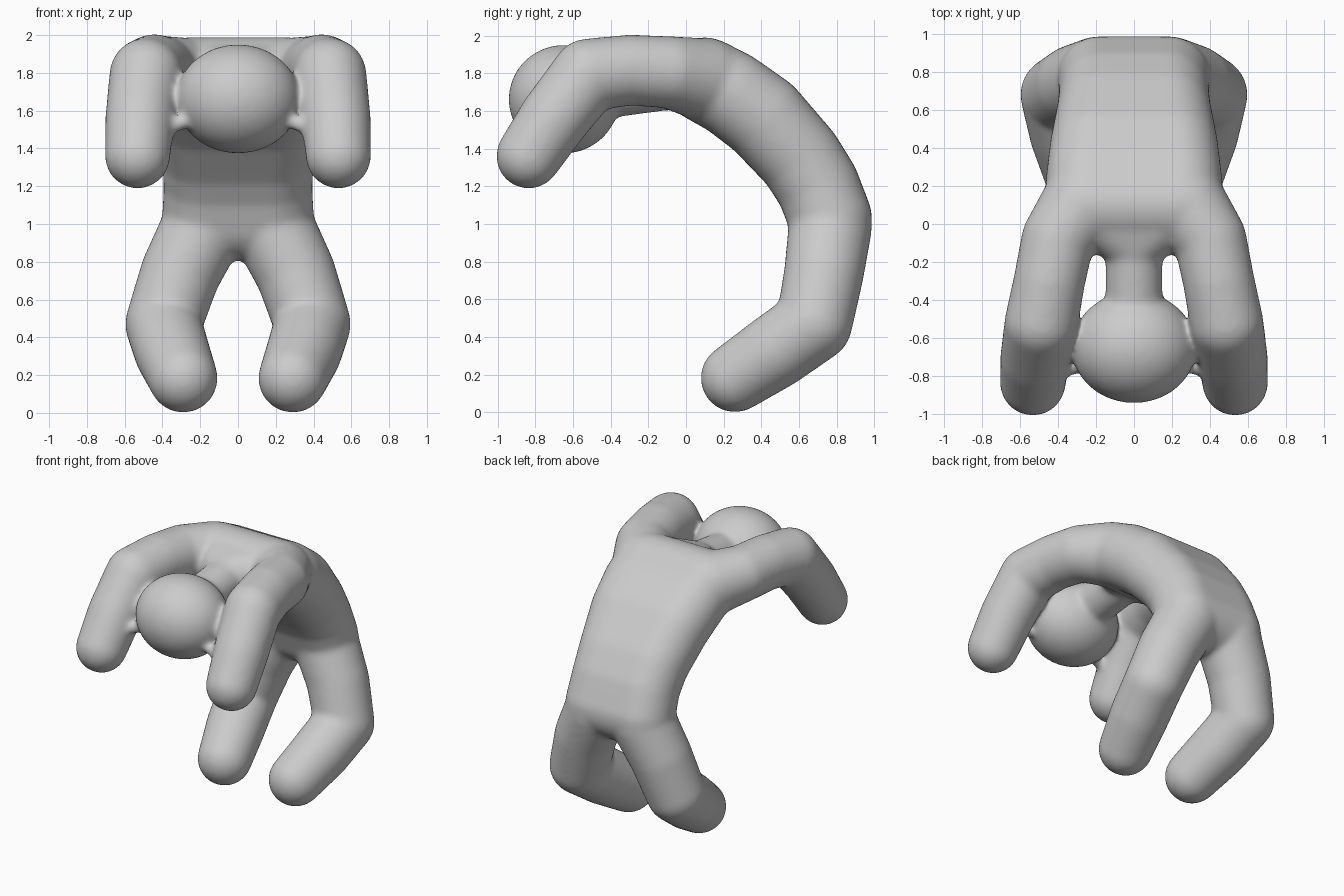
import bpy, bmesh
from mathutils import Vector

if "Cube" in bpy.data.objects:
    bpy.data.objects.remove(bpy.data.objects["Cube"])

# Template sphere directions
tmp = bmesh.new()
bmesh.ops.create_icosphere(tmp, subdivisions=4, radius=1)
DIRS = [v.co.copy() for v in tmp.verts]
tmp.free()

body = bmesh.new()


def add_to_body(b):
    me = bpy.data.meshes.new("part")
    b.to_mesh(me)
    b.free()
    body.from_mesh(me)
    bpy.data.meshes.remove(me)


def hull(balls):
    """Skin a group of (x, y, z, r) balls with one convex volume."""
    b = bmesh.new()
    for x, y, z, r in balls:
        for d in DIRS:
            b.verts.new(Vector((x, y, z)) + d * r)
    bmesh.ops.convex_hull(b, input=b.verts[:])
    bmesh.ops.delete(b, geom=[v for v in b.verts if not v.link_faces], context='VERTS')
    bmesh.ops.recalc_face_normals(b, faces=b.faces[:])
    add_to_body(b)


def mirrored(ball):
    x, y, z, r = ball
    return (-x, y, z, r)


# Limbs: chains of balls, mirrored left and right
leg = [(.185, .765, .98, .222), (.305, .732, .74, .212), (.395, .68, .47, .203),
       (.35, .475, .325, .2), (.29, .26, .183, .183)]
arm = [(.27, .1, 1.765, .22), (.40, -.08, 1.805, .192), (.445, -.3, 1.817, .188),
       (.487, -.52, 1.79, .194), (.518, -.7, 1.56, .185), (.532, -.835, 1.36, .173)]
for limb in (leg, arm):
    for a, b in zip(limb, limb[1:]):
        hull([a, b])
        hull([mirrored(a), mirrored(b)])

# Torso: pairs of balls along the bent spine
spine = [(.18, .765, 1.03, .222), (.172, .70, 1.2, .222), (.18, .605, 1.35, .224),
         (.21, .41, 1.565, .232), (.235, .24, 1.69, .228), (.24, .1, 1.765, .225)]
for a, b in zip(spine, spine[1:]):
    hull([a, b, mirrored(a), mirrored(b)])

# Upper chest tapering to the neck, then the neck
hull([(.2, .1, 1.77, .21), (-.2, .1, 1.77, .21), (0, -.12, 1.77, .14)])
hull([(0, -.05, 1.76, .15), (0, -.5, 1.70, .15)])

# Head
h = bmesh.new()
bmesh.ops.create_icosphere(h, subdivisions=4, radius=1)
for v in h.verts:
    v.co = Vector((v.co.x * .328, v.co.y * .294 - .648, v.co.z * .289 + 1.662))
add_to_body(h)
# Small contacts between the head and the forearms
for s in (-1, 1):
    hull([(s * .29, -.75, 1.54, .04), (s * .4, -.77, 1.5, .04)])

# Fuse everything into one smooth figure
mesh = bpy.data.meshes.new("bent_figure")
body.to_mesh(mesh)
body.free()
fig = bpy.data.objects.new("bent_figure", mesh)
bpy.context.collection.objects.link(fig)
rm = fig.modifiers.new("fuse", 'REMESH')
rm.mode = 'VOXEL'
rm.voxel_size = .014
rm.use_smooth_shade = True
sm = fig.modifiers.new("soften", 'SMOOTH')
sm.factor = .5
sm.iterations = 28
